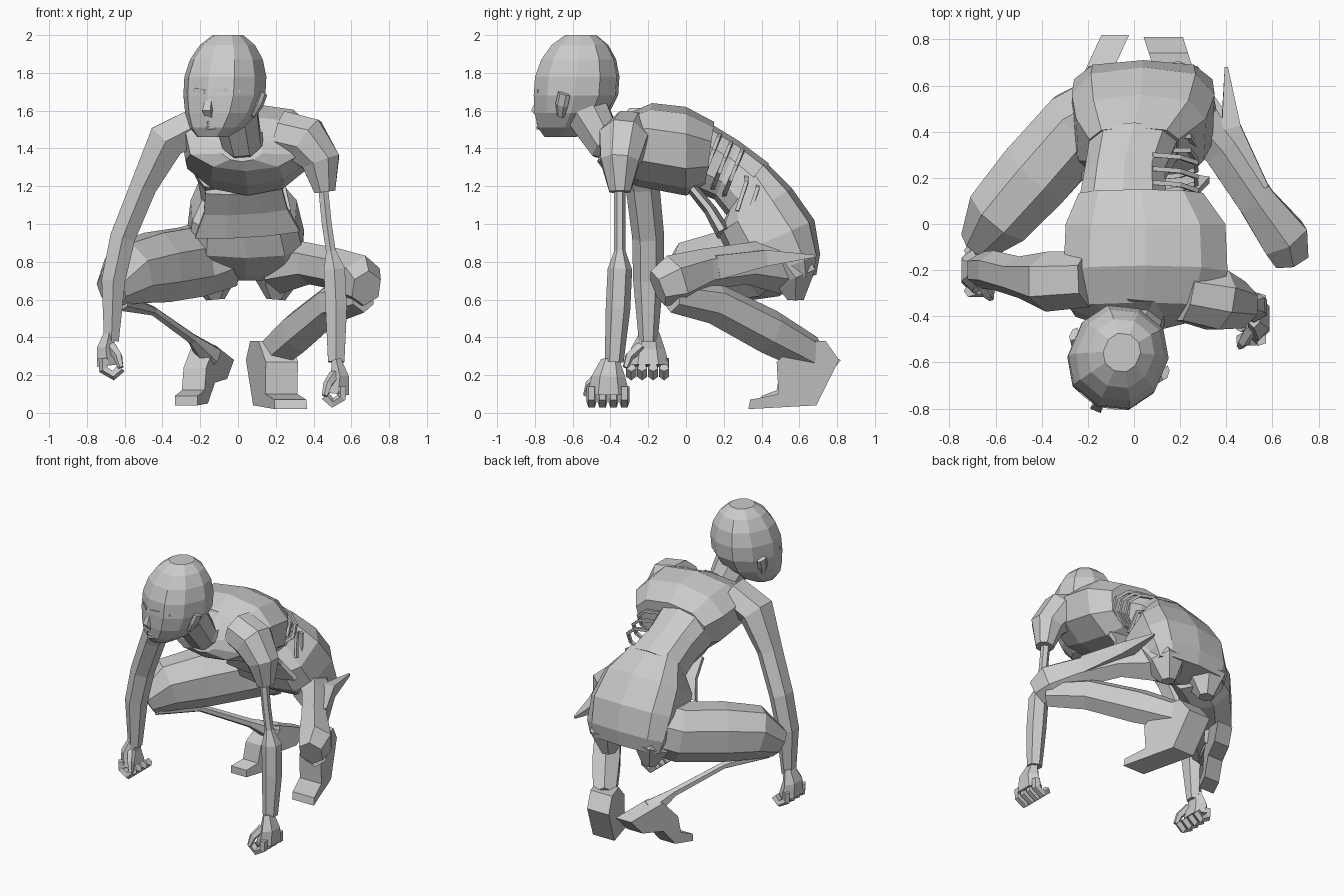
import bpy, bmesh
from math import sin, cos, pi, copysign
from mathutils import Vector

cube = bpy.data.objects.get("Cube")
if cube:
    bpy.data.objects.remove(cube)

# Single clay colour for the whole figure
clay = bpy.data.materials.new("grey clay")
clay.use_nodes = True
grey = (.6, .6, .6, 1)
clay.diffuse_color = grey
clay.node_tree.nodes["Principled BSDF"].inputs["Base Color"].default_value = grey

RIGHTWARD, DEPTH, UP = Vector((1, 0, 0)), Vector((0, 1, 0)), Vector((0, 0, 1))


def loft(name, rings):
    """Skin a list of equal rings and cap both ends."""
    bm = bmesh.new()
    rows = [[bm.verts.new(point) for point in ring] for ring in rings]
    count = len(rows[0])
    for lower, upper in zip(rows, rows[1:]):
        for i in range(count):
            j = (i + 1) % count
            bm.faces.new((lower[i], lower[j], upper[j], upper[i]))
    bm.faces.new(rows[0])
    bm.faces.new(rows[-1])
    bmesh.ops.recalc_face_normals(bm, faces=bm.faces)
    mesh = bpy.data.meshes.new(name)
    bm.to_mesh(mesh)
    bm.free()
    mesh.materials.append(clay)
    obj = bpy.data.objects.new(name, mesh)
    bpy.context.collection.objects.link(obj)


def oval(centre, across, along, sides, power=1, taper=0):
    """Ring of points around a centre, squarer as power drops, narrower below with taper."""
    ring = []
    for k in range(sides):
        angle = 2 * pi * (k + .5) / sides
        c, s = cos(angle), sin(angle)
        narrow = 1 - taper * max(0, -s)
        ring.append(centre + across * narrow * copysign(abs(c) ** power, c)
                    + along * copysign(abs(s) ** power, s))
    return ring


def limb(name, path, radii, ref=UP, flat=1, sides=6):
    """Tube through path; radii lie along ref, flat scales the other way."""
    points = [Vector(point) for point in path]
    if not isinstance(radii, list):
        radii = [radii] * len(points)
    rings = []
    for i, (point, radius) in enumerate(zip(points, radii)):
        ahead = points[min(i + 1, len(points) - 1)]
        behind = points[max(i - 1, 0)]
        tangent = (ahead - behind).normalized()
        along = (ref - tangent * tangent.dot(ref)).normalized()
        across = tangent.cross(along)
        rings.append(oval(point, across * radius * flat, along * radius, sides))
    loft(name, rings)


def trunk(name, sections, power, taper):
    """Each section: (y, z) of the back, (y, z) of the belly, centre x, half width."""
    rings = []
    for back, belly, x, width in sections:
        top, low = Vector((x, *back)), Vector((x, *belly))
        rings.append(oval((top + low) / 2, RIGHTWARD * width, (top - low) / 2,
                          10, power, taper))
    loft(name, rings)


# Torso
trunk("ribcage", [
    ((-.42, 1.47), (-.47, 1.33), .02, .12),
    ((-.34, 1.57), (-.43, 1.28), .04, .33),
    ((-.18, 1.64), (-.26, 1.2), .05, .37),
    ((0, 1.62), (0, 1.15), .05, .36),
    ((.15, 1.54), (.1, 1.2), .03, .28)], .8, .25)
trunk("waist", [
    ((.1, 1.55), (.05, 1.17), -.05, .2),
    ((.28, 1.44), (.15, 1.13), -.04, .18),
    ((.44, 1.32), (.22, 1.04), 0, .2)], .8, 0)
trunk("pelvis", [
    ((.42, 1.33), (.22, 1.06), 0, .2),
    ((.56, 1.19), (.17, .95), .03, .29),
    ((.68, 1.02), (.23, .82), .04, .32),
    ((.71, .84), (.4, .72), .04, .31),
    ((.69, .73), (.48, .7), .04, .28)], .65, .1)
limb("belly_wall", [(.03, .04, 1.18), (.04, .13, 1.07), (.05, .2, .95)],
     [.22, .24, .3], RIGHTWARD, flat=.15, sides=8)
for label, s in (("left", 1), ("right", -1)):
    limb(label + "_buttock", [(.04 + .17 * s, .48, .85), (.04 + .17 * s, .58, .72),
                              (.04 + .16 * s, .58, .6)],
         [.15, .13, .05], RIGHTWARD, sides=6)

# Exposed ribs and hip bones on the open side
for i in range(3):
    y, z = .13 + .06 * i, 1.47 - .04 * i
    rib = []
    for step in range(6):
        bend = pi * step / 5
        rib.append((.08 + .2 * sin(bend), y + .05 * cos(bend), z - .12 + .12 * cos(bend)))
    limb(f"rib_{i + 1}", rib, .014, DEPTH, sides=4)
    y, z = .32 + .06 * i, 1.27 - .03 * i
    limb(f"hip_bone_{i + 1}", [(.1, y, z), (.24, y, z - .05), (.27, y - .05, z - .2)],
         .014, DEPTH, sides=4)

# Neck and head, turned to one side
limb("neck", [(.03, -.32, 1.45), (.02, -.43, 1.44), (-.02, -.54, 1.62)],
     [.14, .11, .13], RIGHTWARD, sides=8)
SIDE, FACE = Vector((.92, -.39, 0)), Vector((-.39, -.92, 0))


def head_point(side, ahead, z):
    return Vector((-.07, -.58, z)) + SIDE * side + FACE * ahead


# Skull rings run from crown to chin, leaning forward into the jaw
skull, levels = [], 8
for i in range(levels):
    angle = pi * (.12 + .76 * i / (levels - 1))
    height = cos(angle)
    lean = .12 * height ** 2 if height < 0 else -.03 * height
    skull.append(oval(head_point(-lean / 4, lean, 1.73 + .29 * height),
                      SIDE * .215 * sin(angle), FACE * .23 * sin(angle), 10, .9))
loft("head", skull)

# Face
limb("nose", [head_point(0, .2, 1.7), head_point(0, .225, 1.6), head_point(0, .2, 1.57)],
     [.012, .035, .025], SIDE, sides=4)
for label, z in (("upper", 1.535), ("lower", 1.51)):
    limb(label + "_lip", [head_point(-.05, .18, z), head_point(0, .22, z),
                          head_point(.05, .18, z)], [.006, .013, .006], sides=4)
for label, s in (("left", 1), ("right", -1)):
    limb(label + "_ear", [head_point(s * .17, .02, 1.57), head_point(s * .2, 0, 1.63),
                          head_point(s * .215, -.02, 1.69)],
         [.02, .035, .035], FACE, flat=.5)
    limb(label + "_brow", [head_point(s * .02, .215, 1.7), head_point(s * .08, .2, 1.71),
                           head_point(s * .15, .15, 1.7)], .014, sides=4)

# Whole arm
limb("right_arm", [(-.2, -.24, 1.53), (-.38, -.25, 1.44), (-.5, -.23, 1.2),
                   (-.61, -.2, .93), (-.66, -.2, .7), (-.67, -.2, .38)],
     [.12, .13, .09, .085, .08, .05], DEPTH, flat=.9)

# Stripped arm: shoulder, bare bone, forearm
limb("left_shoulder", [(.22, -.3, 1.48), (.36, -.33, 1.44), (.44, -.35, 1.33),
                       (.46, -.35, 1.17)], [.13, .14, .11, .06], DEPTH, sides=8)
limb("left_arm_bone", [(.45, -.35, 1.2), (.47, -.35, 1), (.5, -.35, .8)], .03, DEPTH)
limb("left_forearm", [(.49, -.35, .87), (.51, -.35, .76), (.52, -.36, .55),
                      (.52, -.38, .27)], [.025, .065, .065, .05], DEPTH)


def hand(label, wrist, s):
    """Half-closed hand hanging from the wrist; s is the inward x direction."""
    def at(x, y, z):
        return Vector(wrist) + Vector((s * x, y, z))

    limb(label + "_palm", [at(0, 0, .03), at(-.02, -.01, -.06), at(-.01, -.01, -.15)],
         [.05, .09, .11], DEPTH, flat=.6)
    for i in range(4):
        y = -.1 + .058 * i
        limb(f"{label}_finger_{i + 1}", [at(-.03, y, -.11), at(-.03, y, -.17),
                                         at(.02, y, -.2), at(.06, y, -.16)],
             .028, DEPTH, sides=5)
    limb(label + "_thumb", [at(.01, -.05, -.05), at(.045, -.11, -.1), at(.06, -.13, -.16)],
         [.03, .025, .016], DEPTH, sides=5)


hand("right_hand", (-.68, -.19, .4), 1)
hand("left_hand", (.52, -.4, .25), -1)

# Whole thigh over a bare shin bone
limb("right_thigh", [(-.08, .5, .85), (-.24, .42, .8), (-.43, .21, .77),
                     (-.58, .04, .74), (-.67, -.08, .65)],
     [.2, .2, .2, .18, .1], flat=.9, sides=8)
limb("right_shin_bone", [(-.62, -.03, .59), (-.45, .22, .54), (-.24, .48, .39),
                         (-.15, .62, .3)], [.05, .025, .03, .07])

# Torn thigh over a whole shin
limb("left_thigh", [(.22, .5, .78), (.38, .32, .79), (.53, .1, .76),
                    (.65, -.06, .7), (.68, -.15, .66)],
     [.15, .11, .11, .14, .1], flat=.85)
limb("left_torn_skin", [(.52, .15, .77), (.42, .42, .82), (.4, .68, .83)],
     [.09, .06, .01], sides=4)
limb("left_shin", [(.66, -.07, .62), (.5, .15, .58), (.32, .44, .43), (.18, .66, .31)],
     [.09, .11, .12, .1], flat=.85)


def foot(name, outline, skew, inner, width):
    """Side outline (y, z) spread across the width and skewed away from the middle."""
    loft(name, [[Vector((inner + skew * (.8 - y) + edge * width, y, z)) for y, z in outline]
                for edge in (-1, 1)])


# One foot flat, the other with its heel raised
foot("left_foot", [(.81, .28), (.69, .04), (.33, .02), (.34, .07),
                   (.49, .1), (.48, .27), (.6, .38), (.74, .38)], .32, .13, .085)
foot("right_foot", [(.82, .28), (.74, .18), (.6, .16), (.52, .05), (.4, .04),
                    (.4, .09), (.48, .12), (.5, .24), (.6, .36)], -.46, -.09, .06)
